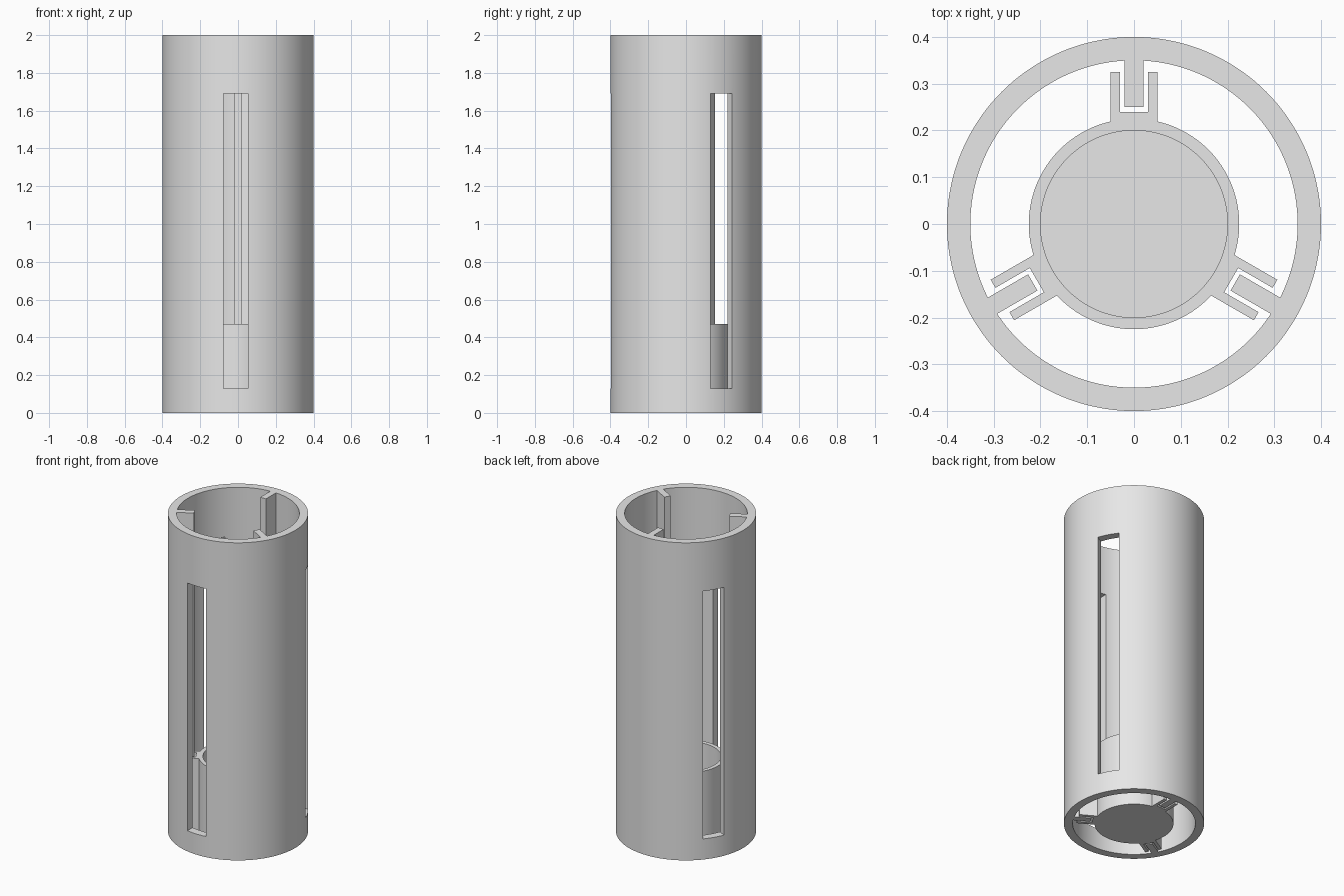
import bpy, bmesh, math
from mathutils import Vector, Matrix

if "Cube" in bpy.data.objects:
    bpy.data.objects.remove(bpy.data.objects["Cube"])

HEIGHT = 2.0
CUP_TOP = 0.47
THIRD = 2 * math.pi / 3

grey = bpy.data.materials.new("light grey")
grey.diffuse_color = (0.8, 0.8, 0.8, 1)
grey.use_nodes = True
grey.node_tree.nodes["Principled BSDF"].inputs["Base Color"].default_value = grey.diffuse_color


def circle(radius, n=144):
    return [(radius * math.cos(2 * math.pi * i / n), radius * math.sin(2 * math.pi * i / n))
            for i in range(n)]


def notched_circle(radius, half_width, feature, n=40):
    """Circle whose arc is interrupted by a feature at three places, the first facing +y."""
    pts = []
    a = math.asin(half_width / radius)
    for k in range(3):
        turn = Matrix.Rotation(k * THIRD, 2)
        pts += [tuple(turn @ Vector(p)) for p in feature]
        start = math.pi / 2 + k * THIRD + a
        for i in range(n + 1):
            t = start + (THIRD - 2 * a) * i / n
            pts.append((radius * math.cos(t), radius * math.sin(t)))
    return pts


def prism(name, outlines, z0, z1):
    """Extrude a flat region bounded by closed outlines."""
    bm = bmesh.new()
    for pts in outlines:
        vs = [bm.verts.new((x, y, z0)) for x, y in pts]
        for i in range(len(vs)):
            bm.edges.new((vs[i - 1], vs[i]))
    bmesh.ops.triangle_fill(bm, use_beauty=True, edges=bm.edges[:], normal=(0, 0, 1))
    ext = bmesh.ops.extrude_face_region(bm, geom=bm.faces[:], use_keep_orig=True)
    bmesh.ops.translate(bm, vec=(0, 0, z1 - z0),
                        verts=[g for g in ext["geom"] if isinstance(g, bmesh.types.BMVert)])
    bmesh.ops.recalc_face_normals(bm, faces=bm.faces[:])
    me = bpy.data.meshes.new(name)
    bm.to_mesh(me)
    bm.free()
    me.materials.append(grey)
    ob = bpy.data.objects.new(name, me)
    bpy.context.collection.objects.link(ob)
    return ob


def cut(ob, cutter):
    mod = ob.modifiers.new("cut", 'BOOLEAN')
    mod.operation = 'DIFFERENCE'
    mod.solver = 'EXACT'
    mod.object = cutter
    bpy.context.view_layer.objects.active = ob
    bpy.ops.object.modifier_apply(modifier=mod.name)
    bpy.data.objects.remove(cutter)


# Outer tube with three full-height guide ribs
rib = [(0.02, 0.25), (-0.02, 0.25)]
tube = prism("outer_tube", [circle(0.4), notched_circle(0.35, 0.02, rib)], 0, HEIGHT)

# Three tall windows, slightly off centre between the ribs
for k in range(3):
    turn = Matrix.Rotation(k * THIRD, 2)
    corners = [(-0.077, -0.5), (0.053, -0.5), (0.053, -0.3), (-0.077, -0.3)]
    slot = prism("window_cutter", [[tuple(turn @ Vector(p)) for p in corners]], 0.13, 1.69)
    slot.hide_render = True
    cut(tube, slot)

# Sliding cup with three forks that straddle the ribs
fork = [(0.05, 0.325), (0.03, 0.325), (0.03, 0.24),
        (-0.03, 0.24), (-0.03, 0.325), (-0.05, 0.325)]
cup = prism("sliding_cup", [notched_circle(0.225, 0.05, fork)], 0, CUP_TOP)
hollow = prism("cup_cutter", [circle(0.2)], 0.025, CUP_TOP + 0.1)
hollow.hide_render = True
cut(cup, hollow)

# Smooth round walls, keep corners sharp
for ob in (tube, cup):
    bpy.ops.object.select_all(action='DESELECT')
    ob.select_set(True)
    bpy.context.view_layer.objects.active = ob
    bpy.ops.object.shade_smooth_by_angle(angle=math.radians(30))
